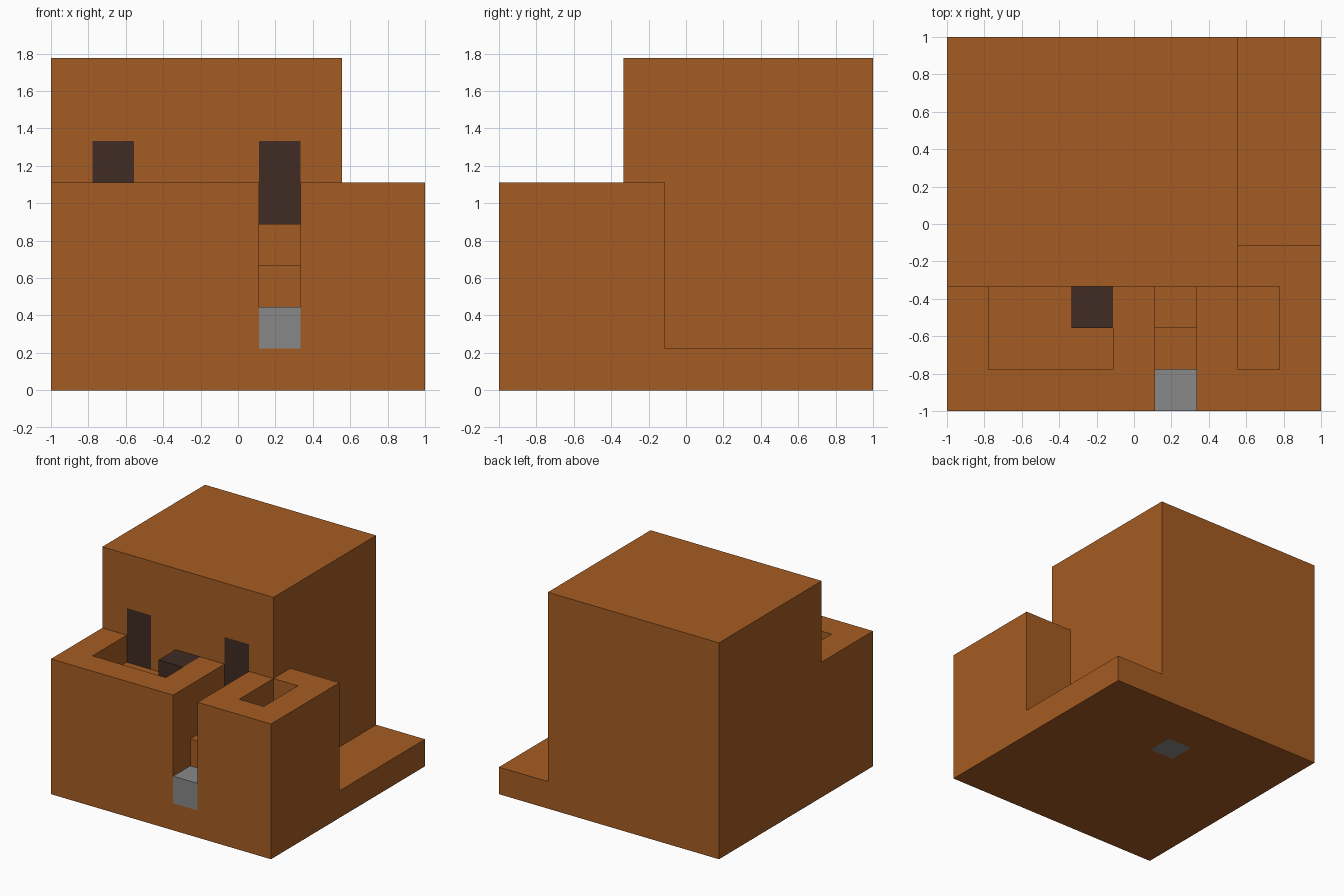
import bpy, bmesh
from itertools import product
from mathutils import Vector

if "Cube" in bpy.data.objects:
    bpy.data.objects.remove(bpy.data.objects["Cube"], do_unlink=True)

UNIT = 2 / 9  # the building sits on a nine by nine block grid


def make_material(name, rgb):
    mat = bpy.data.materials.new(name)
    mat.use_nodes = True
    mat.diffuse_color = (*rgb, 1)
    mat.node_tree.nodes["Principled BSDF"].inputs["Base Color"].default_value = (*rgb, 1)
    return mat


clay = make_material("clay brown", (0.376, 0.107, 0.016))
dark = make_material("dark wood", (0.051, 0.025, 0.017))
stone = make_material("grey stone", (0.246, 0.246, 0.246))

owner = {}      # block position -> part name
materials = {}  # part name -> material


def fill(name, mat, x, y, z):
    """Give a range of blocks to a part, replacing what was there."""
    materials[name] = mat
    for cell in product(range(*x), range(*y), range(*z)):
        owner[cell] = name


def carve(x, y, z):
    for cell in product(range(*x), range(*y), range(*z)):
        owner.pop(cell, None)


# Main masses
fill("ground_slab", clay, (0, 9), (0, 9), (0, 1))
fill("tall_house", clay, (0, 7), (3, 9), (1, 8))
fill("front_terrace", clay, (0, 9), (0, 3), (1, 5))
fill("front_terrace", clay, (7, 9), (3, 4), (1, 5))

# Sunken courtyards and the stair passage
carve((1, 4), (1, 3), (4, 5))
carve((7, 8), (1, 3), (4, 5))
carve((5, 6), (0, 3), (1, 5))

# Stairs rising to the entrance
fill("stone_step", stone, (5, 6), (0, 1), (1, 2))
fill("middle_step", clay, (5, 6), (1, 2), (1, 3))
fill("upper_step", clay, (5, 6), (2, 3), (1, 4))

# Doors, courtyard chest and the stone set into the underside
fill("entrance_door", dark, (5, 6), (3, 4), (4, 6))
fill("courtyard_door", dark, (1, 2), (3, 4), (4, 6))
fill("courtyard_chest", dark, (3, 4), (2, 3), (4, 5))
fill("floor_stone", stone, (4, 5), (6, 7), (0, 1))


def build_part(name):
    """Make the exposed faces of one part, merged into large flat faces."""
    bm = bmesh.new()
    for cell in [c for c, part in owner.items() if part == name]:
        for axis, side in product(range(3), (-1, 1)):
            normal = Vector((0, 0, 0))
            normal[axis] = side
            if tuple(int(a + b) for a, b in zip(cell, normal)) in owner:
                continue
            u = Vector((0, 0, 0))
            u[(axis + 1) % 3] = 0.5
            v = normal.cross(u)
            mid = Vector(cell) + Vector((0.5, 0.5, 0.5)) + normal / 2
            corners = (mid - u - v, mid + u - v, mid + u + v, mid - u + v)
            bm.faces.new([bm.verts.new((p - Vector((4.5, 4.5, 0))) * UNIT) for p in corners])
    bmesh.ops.remove_doubles(bm, verts=bm.verts, dist=0.001)
    bmesh.ops.dissolve_limit(bm, angle_limit=0.01, verts=bm.verts, edges=bm.edges)
    mesh = bpy.data.meshes.new(name)
    bm.to_mesh(mesh)
    bm.free()
    mesh.materials.append(materials[name])
    bpy.context.collection.objects.link(bpy.data.objects.new(name, mesh))


for part in materials:
    build_part(part)
